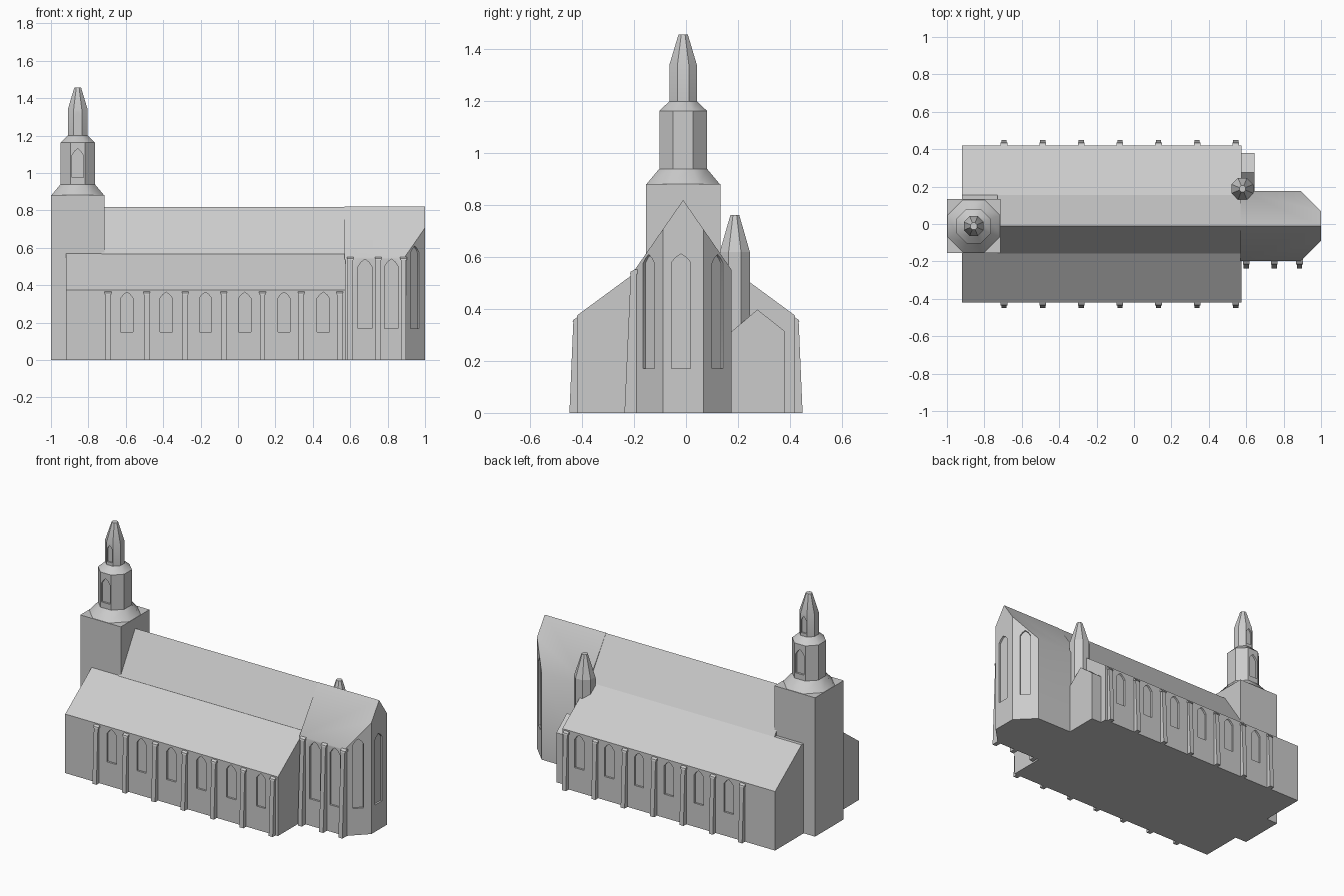
import bpy, bmesh, math
from mathutils import Matrix

if "Cube" in bpy.data.objects:
    bpy.data.objects.remove(bpy.data.objects["Cube"])

stone = bpy.data.materials.new("light grey stone")
stone.diffuse_color = (0.6, 0.6, 0.6, 1)
stone.use_nodes = True
stone.node_tree.nodes["Principled BSDF"].inputs["Base Color"].default_value = stone.diffuse_color
CY = -0.011                                   # centre line of tower and choir


def add_prism(bm, profile, x0, x1, matrix=Matrix()):
    """Extrude a (y, z) profile along x from x0 to x1."""
    a = [bm.verts.new(matrix @ Matrix.Translation((x0, y, z)).translation) for y, z in profile]
    b = [bm.verts.new(matrix @ Matrix.Translation((x1, y, z)).translation) for y, z in profile]
    bm.faces.new(a)
    bm.faces.new(b[::-1])
    for i in range(len(a)):
        j = (i + 1) % len(a)
        bm.faces.new((a[i], b[i], b[j], a[j]))


def add_octagon_stack(bm, cx, cy, rings):
    """Stack eight-sided rings given as (z, half width across flats)."""
    loops = []
    for z, h in rings:
        r = h / math.cos(math.pi / 8)
        loops.append([bm.verts.new((cx + r * math.cos((k + .5) * math.pi / 4),
                                    cy + r * math.sin((k + .5) * math.pi / 4), z)) for k in range(8)])
    bm.faces.new(loops[0])
    bm.faces.new(loops[-1])
    for a, b in zip(loops, loops[1:]):
        for k in range(8):
            bm.faces.new((a[k], a[(k + 1) % 8], b[(k + 1) % 8], b[k]))


def add_window(bm, x, y, angle, w, z0, zs, zt, depth=0.012):
    """Pointed window cutter; angle is the outward direction of the wall."""
    h, m = w / 2, zs + (zt - zs) * 0.6
    prof = [(-h, z0), (h, z0), (h, zs), (h * .55, m), (0, zt), (-h * .55, m), (-h, zs)]
    add_prism(bm, prof, -depth, 0.03,
              Matrix.Translation((x, y, 0)) @ Matrix.Rotation(math.radians(angle), 4, 'Z'))


def make(name, bm):
    bmesh.ops.recalc_face_normals(bm, faces=bm.faces[:])
    me = bpy.data.meshes.new(name)
    bm.to_mesh(me)
    bm.free()
    ob = bpy.data.objects.new(name, me)
    bpy.context.collection.objects.link(ob)
    me.materials.append(stone)
    return ob


def carve(ob, bm):
    """Cut window recesses into an object and drop the cutter."""
    cutter = make("window_cutter", bm)
    mod = ob.modifiers.new("windows", 'BOOLEAN')
    mod.operation, mod.solver, mod.object = 'DIFFERENCE', 'EXACT', cutter
    bpy.context.view_layer.update()
    me = bpy.data.meshes.new_from_object(ob.evaluated_get(bpy.context.evaluated_depsgraph_get()))
    ob.modifiers.clear()
    ob.data = me
    bpy.data.objects.remove(cutter)


def smooth(ob, deg=35):
    bpy.ops.object.select_all(action='DESELECT')
    ob.select_set(True)
    bpy.context.view_layer.objects.active = ob
    bpy.ops.object.shade_smooth_by_angle(angle=math.radians(deg))


# Aisles: wide low body with sloping roofs and six windows per side
bm = bmesh.new()
add_prism(bm, [(-.42, 0), (.42, 0), (.42, .375), (.155, .57), (-.155, .57), (-.42, .375)], -.92, .575)
aisles = make("aisles", bm)
bm = bmesh.new()
for i in range(6):
    for s in (-1, 1):
        add_window(bm, -.594 + .21 * i, .42 * s, 90 * s, .066, .15, .33, .363)
carve(aisles, bm)

# Nave roof
bm = bmesh.new()
add_prism(bm, [(-.158, .55), (.155, .55), (.155, .57), (CY, .818), (-.158, .57)], -.73, .58)
make("nave_roof", bm)

# Buttresses: tapered pier with a slightly wider sloping cap
def add_buttress(bm, x, s, wall, foot, top):
    add_prism(bm, [(s * (wall - .02), 0), (s * (wall + foot), 0), (s * (wall + .014), top - .013),
                   (s * (wall - .02), top - .013)], x - .014, x + .014)
    add_prism(bm, [(s * (wall - .02), top - .013), (s * (wall + .017), top - .013),
                   (s * (wall + .014), top - .004), (s * wall, top + .004),
                   (s * (wall - .02), top + .004)], x - .018, x + .018)

bm = bmesh.new()
for i in range(7):
    for s in (-1, 1):
        add_buttress(bm, -.695 + .2065 * i, s, .42, .029, .363)
make("aisle_buttresses", bm)
bm = bmesh.new()
for x in (.6, .75, .885):
    add_buttress(bm, x, -1, .199, .038, .548)
make("choir_buttresses", bm)

# Choir: gabled prism with its two east corners sliced off
bm = bmesh.new()
H = .187
add_prism(bm, [(CY - H, 0), (CY + H, 0), (CY + H, .55), (CY, .82), (CY - H, .55)], .57, 1)
for s in (-1, 1):
    cut = bmesh.ops.bisect_plane(bm, geom=bm.verts[:] + bm.edges[:] + bm.faces[:],
                                 plane_co=(1, CY + s * .078, 0), plane_no=(1, s, 0), clear_outer=True)
    bmesh.ops.holes_fill(bm, edges=[e for e in bm.edges if e.is_boundary], sides=0)
choir = make("choir", bm)
bm = bmesh.new()
for x in (.679, .82):
    add_window(bm, x, CY - H, -90, .073, .17, .5, .54)
add_window(bm, 1, CY - .008, 0, .073, .17, .58, .612)
for s in (-1, 1):
    add_window(bm, .9455, CY + s * .1325, 45 * s, .062, .17, .575, .61)
carve(choir, bm)
smooth(choir)

# Tower base
bm = bmesh.new()
add_prism(bm, [(CY - .144, 0), (CY + .144, 0), (CY + .144, .882), (CY - .144, .882)], -1, -.715)
make("tower_base", bm)

# Tower lantern and spire with windows on the two long sides
bm = bmesh.new()
TX = -.857
add_octagon_stack(bm, TX, CY, [(.88, .142), (.94, .092), (1.163, .092), (1.2, .053), (1.34, .053), (1.457, .018)])
lantern = make("tower_lantern", bm)
bm = bmesh.new()
for s in (-1, 1):
    add_window(bm, TX, CY + s * .092, 90 * s, .06, .975, 1.095, 1.13)
    add_window(bm, TX, CY + s * .053, 90 * s, .036, 1.22, 1.3, 1.325, .008)
carve(lantern, bm)
smooth(lantern)

# Small gabled annex beside the choir
bm = bmesh.new()
add_prism(bm, [(.16, 0), (.38, 0), (.38, .315), (.275, .398), (.16, .3)], .57, .645)
make("annex", bm)

# Stair turret with pointed roof
bm = bmesh.new()
add_octagon_stack(bm, .58, .188, [(.25, .058), (.62, .058), (.762, .017)])
make("stair_turret", bm)
